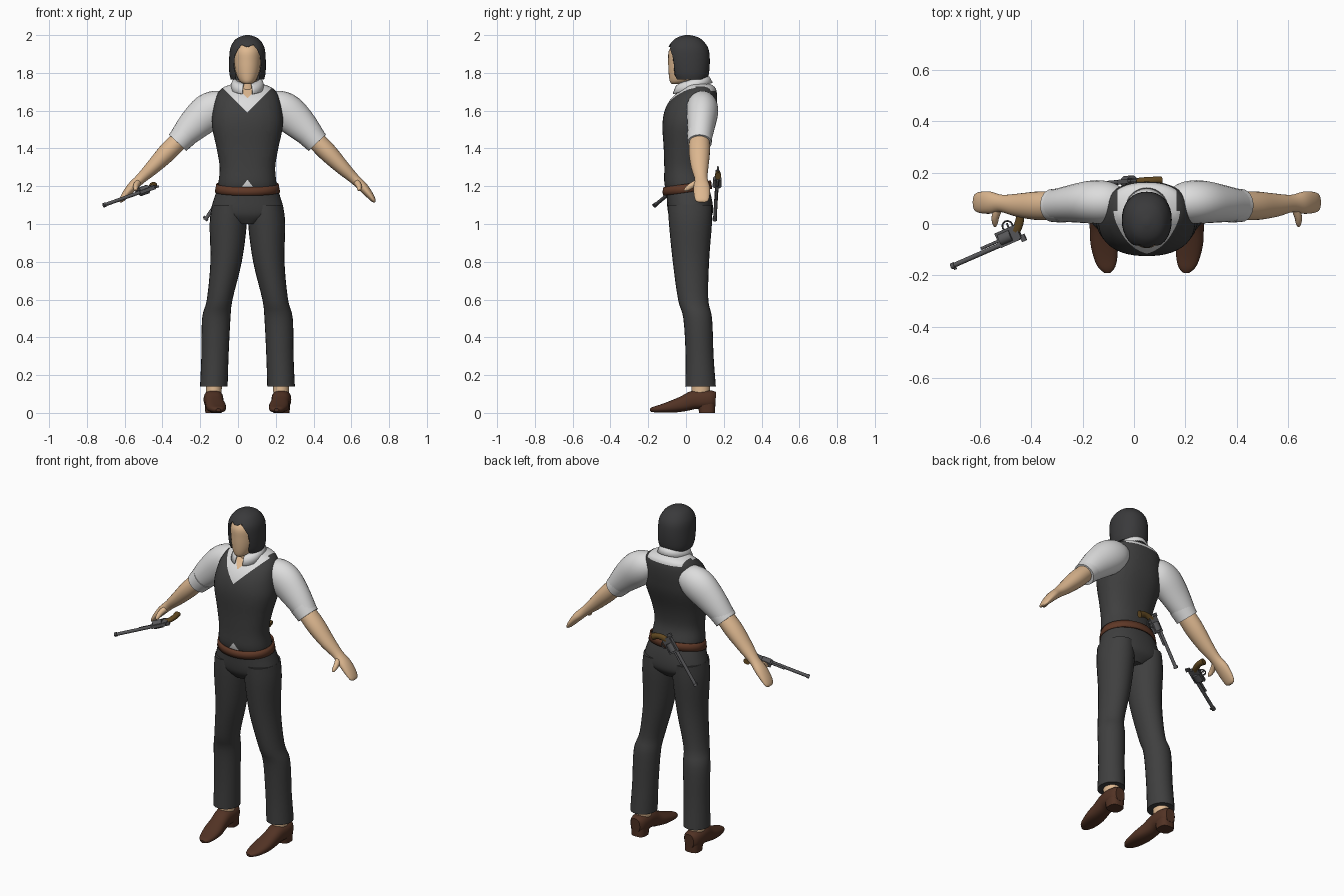
import bpy, bmesh
from math import sin, cos, pi, radians
from mathutils import Vector, Matrix

if "Cube" in bpy.data.objects:
    bpy.data.objects.remove(bpy.data.objects["Cube"])

CX = 0.05  # body centre line
X, Y, Z = Vector((1, 0, 0)), Vector((0, 1, 0)), Vector((0, 0, 1))


def material(name, r, g, b):
    m = bpy.data.materials.new(name)
    m.use_nodes = True
    m.diffuse_color = (r, g, b, 1)
    bsdf = next(n for n in m.node_tree.nodes if n.type == 'BSDF_PRINCIPLED')
    bsdf.inputs["Base Color"].default_value = (r, g, b, 1)
    return m


CLOTH = material("charcoal cloth", .05, .05, .05)
HAIR = material("dark hair", .042, .042, .044)
SHIRT = material("white shirt", .72, .72, .72)
SKIN = material("skin", .73, .48, .28)
LEATHER = material("brown shoe leather", .085, .033, .018)
BELT = material("belt leather", .115, .04, .02)
METAL = material("gun metal", .1, .1, .105)
WOOD = material("grip wood", .12, .065, .015)


def finish(name, bm, mats, matrix=None, angle=40):
    bmesh.ops.recalc_face_normals(bm, faces=bm.faces[:])
    me = bpy.data.meshes.new(name)
    bm.to_mesh(me)
    bm.free()
    for m in mats:
        me.materials.append(m)
    ob = bpy.data.objects.new(name, me)
    bpy.context.collection.objects.link(ob)
    if matrix:
        ob.matrix_world = matrix
    bpy.ops.object.select_all(action='DESELECT')
    ob.select_set(True)
    bpy.context.view_layer.objects.active = ob
    bpy.ops.object.shade_smooth_by_angle(angle=radians(angle))
    return ob


def smooth_path(pts, steps):
    # Catmull-Rom through every value of the rings
    out = []
    for i in range(len(pts) - 1):
        a, b = pts[max(i - 1, 0)], pts[i]
        c, d = pts[i + 1], pts[min(i + 2, len(pts) - 1)]
        for k in range(steps):
            t = k / steps
            out.append([q + .5 * t * (r - p + t * (2*p - 5*q + 4*r - s + t * (3*(q - r) + s - p)))
                        for p, q, r, s in zip(a, b, c, d)])
    return out + [list(pts[-1])]


def loft_mesh(rings, sides=24, steps=4, axis=None, ref=Y, power=2):
    # rings: x, y, z, half width, half depth
    bm = bmesh.new()
    path = smooth_path(rings, steps)
    loops = []
    for i, (x, y, z, ru, rv) in enumerate(path):
        t = axis or (Vector(path[min(i + 1, len(path) - 1)][:3])
                     - Vector(path[max(i - 1, 0)][:3])).normalized()
        u = ref.cross(t).normalized()
        v = t.cross(u)
        ring = []
        for k in range(sides):
            c, s = cos(2*pi*k/sides), sin(2*pi*k/sides)
            f = (abs(c)**power + abs(s)**power) ** (-1/power)
            ring.append(bm.verts.new(Vector((x, y, z)) + u*c*f*max(ru, .002) + v*s*f*max(rv, .002)))
        loops.append(ring)
    for a, b in zip(loops, loops[1:]):
        for k in range(sides):
            j = (k + 1) % sides
            bm.faces.new((a[k], a[j], b[j], b[k]))
    bm.faces.new(loops[0][::-1])
    bm.faces.new(loops[-1])
    return bm


def loft(name, rings, mat, matrix=None, **kw):
    return finish(name, loft_mesh(rings, **kw), [mat], matrix)


def level(z, rx, front, back, x=CX):
    return (x, (front + back) / 2, z, rx, (back - front) / 2)


def strip(name, mat, edges, gap, thick):
    # band round the body; edges: half width, half depth, centre y, z, slope
    bm = bmesh.new()
    rows, n = [], 48
    for rx, ry, cy, z, slope in edges:
        row = []
        for k in range(n + 1):
            a = -pi/2 + gap + (2*pi - 2*gap) * k / n
            row.append(bm.verts.new((CX + rx*cos(a), cy + ry*sin(a), z + slope*sin(a))))
        rows.append(row)
    for a, b in zip(rows, rows[1:]):
        for k in range(n):
            bm.faces.new((a[k], a[k+1], b[k+1], b[k]))
    bmesh.ops.remove_doubles(bm, verts=bm.verts[:], dist=.0001)
    ob = finish(name, bm, [mat])
    mod = ob.modifiers.new("thickness", 'SOLIDIFY')
    mod.thickness, mod.offset = thick, 0


# Torso: vest with shirt and chest showing at the neck, split along the seams
bm = loft_mesh([level(1.18, .152, -.105, .11), level(1.22, .153, -.115, .11),
                level(1.30, .147, -.115, .09), level(1.40, .163, -.118, .105),
                level(1.52, .188, -.125, .145), level(1.60, .183, -.113, .16),
                level(1.66, .17, -.082, .165), level(1.70, .152, -.04, .162),
                level(1.727, .12, -.01, .15), level(1.75, .05, .0, .11)],
               sides=48, axis=Z, power=2.3)
cuts = [((CX, 0, z), (s, 0, k)) for s in (-1, 1) for z, k in ((1.59, 1), (1.665, 1), (1.235, .77))]
cuts += [((CX + s*.115, 0, 0), X) for s in (-1, 1)] + [((0, .05, 0), Y), ((0, 0, 1.705), Z)]
for co, no in cuts:
    bmesh.ops.bisect_plane(bm, geom=bm.verts[:] + bm.edges[:] + bm.faces[:], plane_co=co, plane_no=no)
for f in bm.faces:
    c = f.calc_center_median()
    h = abs(c.x - CX)
    if c.y < .05:
        if c.z > 1.665 + h:
            f.material_index = 2
        elif c.z > 1.59 + h or (c.z < 1.235 - 1.3*h and c.y < 0):
            f.material_index = 1
    elif c.z > 1.705 and h < .115:
        f.material_index = 1
finish("vest_torso", bm, [CLOTH, SHIRT, SKIN])

# Neck, collar, head
loft("neck", [level(1.64, .05, -.03, .09), level(1.74, .05, -.025, .095),
              level(1.84, .048, -.02, .09)], SKIN, axis=Z)
strip("shirt_collar", SHIRT, [(.06, .068, .035, 1.765, .02), (.078, .088, .033, 1.752, .025),
                              (.09, .105, .033, 1.717, .03)], .3, .008)
loft("head", [level(1.742, .02, -.075, -.03), level(1.757, .042, -.086, .02),
              level(1.80, .062, -.092, .06), level(1.86, .071, -.094, .08),
              level(1.92, .07, -.09, .08), level(1.965, .04, -.05, .04)], SKIN, axis=Z)
hair = loft("hair", [level(1.765, .088, -.07, .112), level(1.80, .096, -.084, .122),
                     level(1.87, .097, -.096, .126), level(1.93, .091, -.095, .118),
                     level(1.97, .07, -.07, .09), level(1.99, .043, -.04, .06),
                     level(2.0, .01, -.005, .02)], HAIR, axis=Z, sides=32, power=2.2)

# Face opening trimmed out of the hair
half = [(.06, 1.70), (.062, 1.79), (.071, 1.84), (.066, 1.89), (.05, 1.925), (.03, 1.948), (.008, 1.938)]
bm = bmesh.new()
outline = [(CX + h, z) for h, z in half] + [(CX - h, z) for h, z in reversed(half)]
face = bm.faces.new([bm.verts.new((x, -.3, z)) for x, z in outline])
ext = bmesh.ops.extrude_face_region(bm, geom=[face])["geom"]
bmesh.ops.translate(bm, vec=(0, .29, 0), verts=[v for v in ext if isinstance(v, bmesh.types.BMVert)])
cutter = finish("face_opening_cutter", bm, [HAIR])
cutter.hide_render = True
mod = hair.modifiers.new("face opening", 'BOOLEAN')
mod.operation, mod.object, mod.solver = 'DIFFERENCE', cutter, 'EXACT'
bpy.context.view_layer.objects.active = hair
bpy.ops.object.modifier_apply(modifier=mod.name)
bpy.data.objects.remove(cutter)

# Hips and belt
loft("trouser_hips", [level(1.20, .155, -.106, .118), level(1.14, .175, -.102, .135),
                      level(1.08, .19, -.098, .143), level(1.04, .17, -.088, .135),
                      level(1.0, .07, -.06, .10)], CLOTH, axis=Z, sides=32, power=2.3)
strip("belt", BELT, [(.161, .122, .006, 1.212, .018), (.165, .126, .006, 1.19, .018),
                     (.169, .126, .008, 1.168, .018)], 0, .008)

# Limbs on both sides
for side, s in (("right", -1), ("left", 1)):
    def at(h):
        return CX + s * h

    loft(side + "_trouser_leg",
         [level(1.10, .088, -.095, .138, at(.1)), level(1.0, .098, -.09, .137, at(.102)),
          level(.8, .083, -.07, .122, at(.113)), level(.6, .068, -.042, .118, at(.147)),
          level(.5, .075, -.014, .138, at(.165)), level(.3, .072, -.002, .146, at(.172)),
          level(.14, .073, -.004, .158, at(.178))], CLOTH, axis=Z)
    loft(side + "_ankle", [level(.08, .04, .03, .125, at(.178)), level(.2, .045, .03, .13, at(.178))],
         SKIN, axis=Z, steps=1)
    loft(side + "_shoe",
         [(at(.18), .157, .07, .03, .04), (at(.18), .135, .071, .046, .047),
          (at(.18), .09, .071, .052, .05), (at(.178), .04, .068, .05, .049),
          (at(.174), -.01, .05, .049, .042), (at(.167), -.07, .034, .053, .033),
          (at(.16), -.13, .023, .046, .022), (at(.155), -.17, .018, .032, .015),
          (at(.154), -.19, .015, .012, .008)], LEATHER, ref=Z, power=2.5)
    loft(side + "_shoe_heel", [level(0, .043, .07, .153, at(.18)), level(.05, .046, .06, .155, at(.18))],
         LEATHER, axis=Z, steps=1, power=3)
    loft(side + "_sleeve",
         [(at(.10), .08, 1.635, .06, .06), (at(.15), .085, 1.622, .088, .08),
          (at(.21), .086, 1.59, .098, .084), (at(.285), .08, 1.523, .085, .074),
          (at(.36), .072, 1.445, .062, .062)], SHIRT)
    loft(side + "_sleeve_cuff", [(at(.327), .073, 1.476, .07, .068), (at(.37), .072, 1.43, .063, .064)],
         SHIRT, steps=1)
    loft(side + "_forearm_and_hand",
         [(at(.34), .072, 1.465, .048, .052), (at(.42), .071, 1.384, .05, .056),
          (at(.50), .073, 1.302, .039, .046), (at(.565), .08, 1.24, .028, .034),
          (at(.61), .083, 1.197, .026, .043), (at(.645), .084, 1.156, .02, .042),
          (at(.668), .084, 1.125, .012, .034), (at(.674), .084, 1.115, .004, .016)], SKIN)
    loft(side + "_thumb",
         [(at(.575), .07, 1.225, .016, .018), (at(.59), .03, 1.203, .015, .016),
          (at(.592), .003, 1.185, .011, .012), (at(.592), -.01, 1.178, .004, .004)],
         SKIN, ref=Z, sides=12)


def box(name, lo, hi, mat, matrix):
    bm = bmesh.new()
    lo, hi = Vector(lo), Vector(hi)
    bmesh.ops.create_cube(bm, size=1, matrix=Matrix.Translation((lo + hi)/2) @ Matrix.Diagonal((*(hi - lo), 1)))
    finish(name, bm, [mat], matrix)


def rod(name, x0, x1, z, r, matrix, sides=12):
    loft(name, [(x0, 0, z, r, r), (x1, 0, z, r, r)], METAL, matrix, steps=1, sides=sides)


def revolver(name, origin, forward, down):
    # local +x runs to the muzzle, local -z to the grip
    fx = Vector(forward).normalized()
    up = -Vector(down)
    up = (up - fx * up.dot(fx)).normalized()
    m = Matrix((fx, up.cross(fx), up)).transposed().to_4x4()
    m.translation = origin
    rod(name + "_barrel", .02, .25, .018, .0095, m)
    rod(name + "_muzzle", .238, .252, .018, .012, m)
    rod(name + "_ejector_rod", .02, .11, .001, .006, m)
    rod(name + "_cylinder", -.026, .024, 0, .024, m, 10)
    box(name + "_top_strap", (-.05, -.009, .02), (.034, .009, .03), METAL, m)
    box(name + "_frame_front", (.024, -.009, -.024), (.034, .009, .03), METAL, m)
    box(name + "_frame_bottom", (-.05, -.009, -.032), (.034, .009, -.022), METAL, m)
    box(name + "_frame_back", (-.06, -.011, -.032), (-.026, .011, .026), METAL, m)
    box(name + "_hammer", (-.075, -.005, .015), (-.055, .005, .042), METAL, m)
    box(name + "_trigger", (-.03, -.003, -.05), (-.024, .003, -.03), METAL, m)
    box(name + "_front_sight", (.235, -.002, .026), (.247, .002, .036), METAL, m)
    loft(name + "_trigger_guard",
         [(-.025 + .021*cos(a), 0, -.038 + .021*sin(a), .0035, .005)
          for a in (2*pi*k/12 for k in range(13))], METAL, m, steps=1, sides=8)
    loft(name + "_grip", [(-.045, 0, -.008, .02, .012), (-.068, 0, -.025, .018, .014),
                          (-.088, 0, -.052, .017, .015), (-.096, 0, -.085, .021, .016)],
         WOOD, m, sides=14)


revolver("held_revolver", (-.5, -.053, 1.177), (-.87, -.38, -.31), (-.4, .92, 0))
revolver("belt_revolver", (-.02, .165, 1.22), (-.55, -.05, -.83), (.83, 0, -.55))
